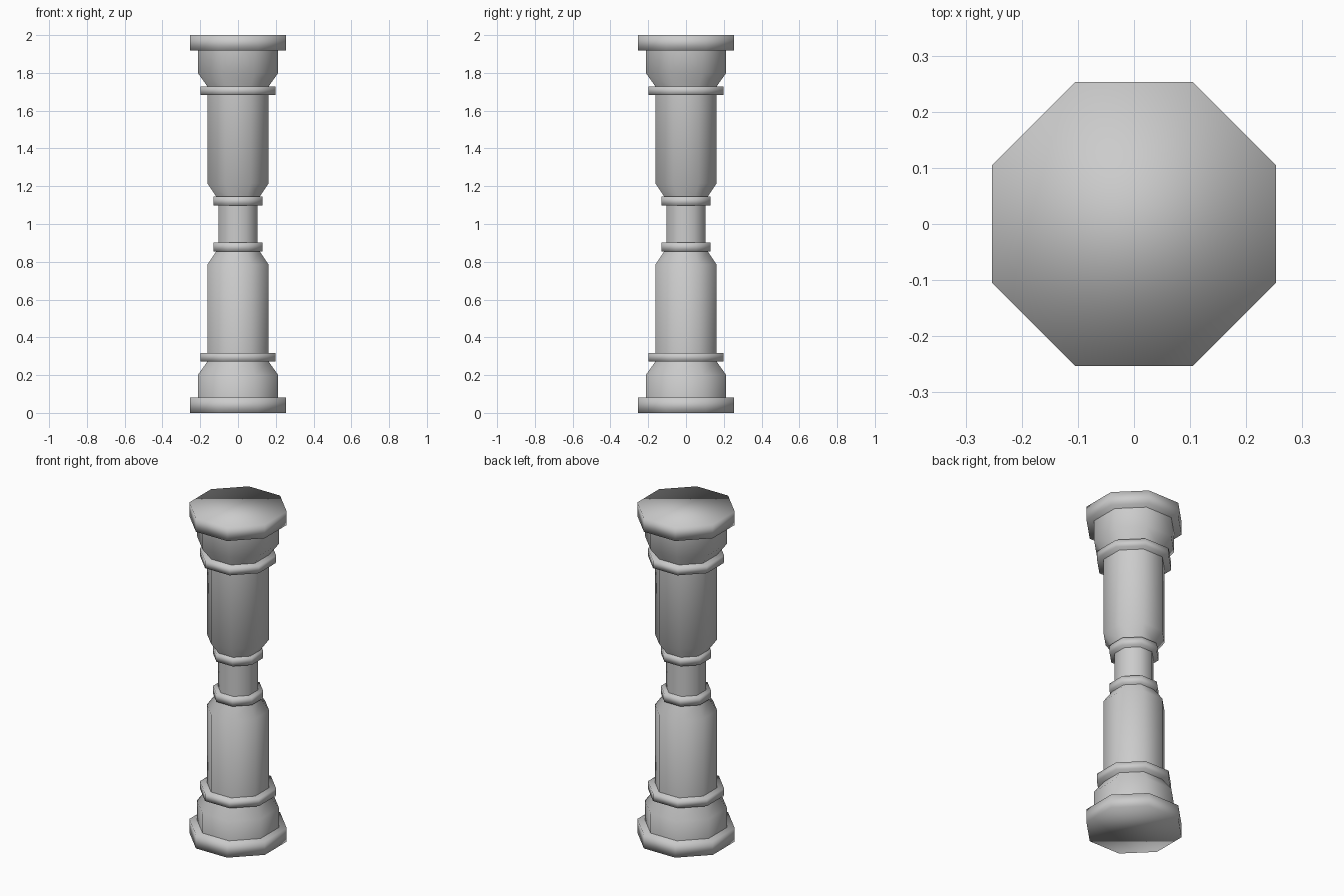
import bpy, bmesh, math

if "Cube" in bpy.data.objects:
    bpy.data.objects.remove(bpy.data.objects["Cube"])

SIDES = 8
MID_Z = 1.0   # the baluster is symmetric about its middle height


def octagon_part(name, profile, capped):
    """Lathe (half_width, z) points into an octagonal part, mirrored to the top half."""
    bm = bmesh.new()
    rings = []
    for half_width, z in profile:
        r = half_width / math.cos(math.pi / SIDES)
        rings.append([bm.verts.new((r * math.cos((j + 0.5) * math.tau / SIDES),
                                    r * math.sin((j + 0.5) * math.tau / SIDES),
                                    z - MID_Z)) for j in range(SIDES)])
    for lo, up in zip(rings, rings[1:]):
        for j in range(SIDES):
            k = (j + 1) % SIDES
            bm.faces.new((lo[j], lo[k], up[k], up[j]))
    if capped:
        bm.faces.new(rings[0][::-1])
        bm.faces.new(rings[-1])
    for f in bm.faces:
        f.smooth = True
    mesh = bpy.data.meshes.new(name)
    bm.to_mesh(mesh)
    bm.free()
    obj = bpy.data.objects.new(name, mesh)
    obj.location.z = MID_Z
    bpy.context.collection.objects.link(obj)
    mirror = obj.modifiers.new("mirror", 'MIRROR')
    mirror.use_axis = (False, False, True)
    return obj


# Closed slabs: end plates and collar rings
octagon_part("end_plates", [(0.253, 0.0), (0.253, 0.082)], True)
octagon_part("outer_collars", [(0.198, 0.272), (0.198, 0.317)], True)
octagon_part("inner_collars", [(0.130, 0.855), (0.130, 0.902)], True)

# Tubes whose open ends are buried in the slabs
octagon_part("flared_blocks", [(0.213, 0.06), (0.213, 0.20), (0.162, 0.272), (0.162, 0.29)], False)
octagon_part("shafts", [(0.162, 0.29), (0.162, 0.785), (0.115, 0.855), (0.115, 0.88)], False)
octagon_part("neck", [(0.103, 0.88), (0.103, MID_Z)], False)
